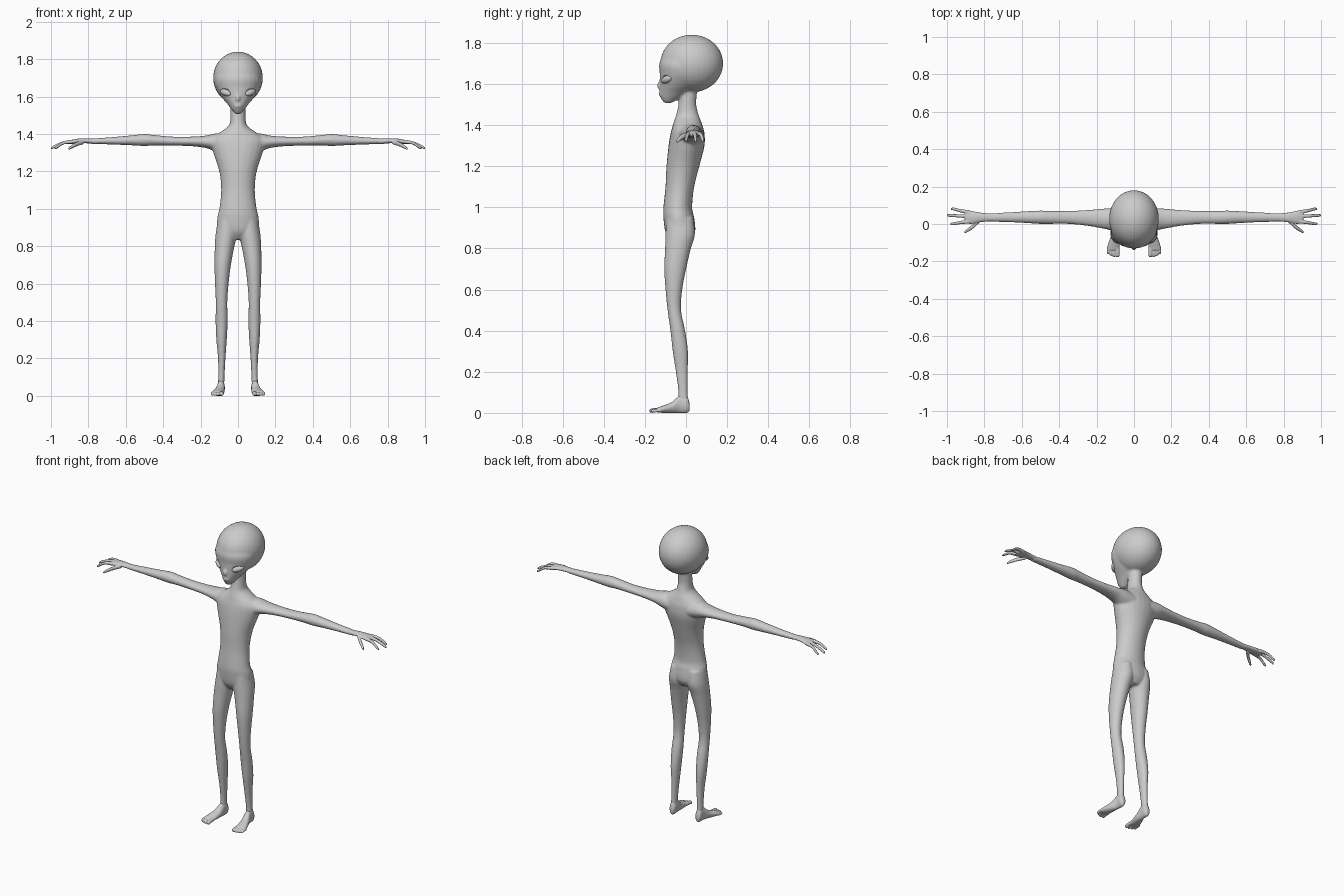
import bpy
import bmesh
from math import cos, sin, pi, radians
from mathutils import Matrix, Vector

cube = bpy.data.objects.get("Cube")
if cube:
    bpy.data.objects.remove(cube, do_unlink=True)

SKIN = (0.6, 0.6, 0.6, 1.0)
skin = bpy.data.materials.new("grey_skin")
skin.use_nodes = True
skin.diffuse_color = SKIN
skin.node_tree.nodes["Principled BSDF"].inputs["Base Color"].default_value = SKIN


def refine(rows, steps=4):
    """Catmull-Rom interpolation between section rows."""
    out = []
    last = len(rows) - 1
    for i in range(last):
        a, b, c, d = (rows[max(0, min(last, k))] for k in (i - 1, i, i + 1, i + 2))
        for k in range(steps):
            t = k / steps
            out.append([0.5 * (2 * q + (r - p) * t + (2 * p - 5 * q + 4 * r - s) * t * t
                               + (3 * q - p - 3 * r + s) * t ** 3)
                        for p, q, r, s in zip(a, b, c, d)])
    return out + [list(rows[last])]


def loft(bm, axis, rows, side=1, count=24):
    """Oval sections along an axis: (position, min, max, min, max)."""
    u, v = [k for k in range(3) if k != axis]
    rings = []
    for pos, u0, u1, v0, v1 in refine(rows):
        ring = []
        for k in range(count):
            ang = 2 * pi * k / count
            p = Vector()
            p[axis] = pos
            p[u] = (u0 + u1) / 2 + (u1 - u0) / 2 * cos(ang)
            p[v] = (v0 + v1) / 2 + (v1 - v0) / 2 * sin(ang)
            p.x *= side
            ring.append(bm.verts.new(p))
        rings.append(ring)
    for a, b in zip(rings, rings[1:]):
        for k in range(count):
            n = (k + 1) % count
            bm.faces.new((a[k], a[n], b[n], b[k]))
    bm.faces.new(rings[0])
    bm.faces.new(rings[-1])


def digit(bm, axis, points, side):
    """Finger or toe through (x, y, z, radius) points."""
    u, v = [k for k in range(3) if k != axis]
    rows = [(p[axis], p[u] - p[3], p[u] + p[3], p[v] - p[3], p[v] + p[3]) for p in points]
    loft(bm, axis, rows, side, 12)


def ball(bm, matrix):
    bmesh.ops.create_uvsphere(bm, u_segments=32, v_segments=20, radius=1, matrix=matrix)


def place(centre, size):
    return Matrix.Translation(centre) @ Matrix.Diagonal((*size, 1))


def finish(name, bm, voxel=0, smooth=0, cutter=None):
    bmesh.ops.recalc_face_normals(bm, faces=bm.faces)
    mesh = bpy.data.meshes.new(name)
    bm.to_mesh(mesh)
    bm.free()
    mesh.materials.append(skin)
    for poly in mesh.polygons:
        poly.use_smooth = True
    obj = bpy.data.objects.new(name, mesh)
    bpy.context.collection.objects.link(obj)
    if voxel:
        mod = obj.modifiers.new("blend", "REMESH")
        mod.mode = "VOXEL"
        mod.voxel_size = voxel
        mod.use_smooth_shade = True
    if cutter:
        mod = obj.modifiers.new("sockets", "BOOLEAN")
        mod.operation = "DIFFERENCE"
        mod.object = cutter
    if smooth:
        mod = obj.modifiers.new("soften", "SMOOTH")
        mod.factor = 0.5
        mod.iterations = smooth
    return obj


def eye_matrix(side, depth, size):
    turn = Matrix.Rotation(side * radians(40), 4, "Z") @ Matrix.Rotation(-side * radians(16), 4, "Y")
    return Matrix.Translation((side * 0.066, depth, 1.622)) @ turn @ Matrix.Diagonal((*size, 1))


# Eye sockets and eyes
bm = bmesh.new()
for s in (1, -1):
    ball(bm, eye_matrix(s, -0.112, (0.042, 0.016, 0.021)))
sockets = finish("socket_cutter", bm)
sockets.hide_render = True
sockets.hide_viewport = True
for s, label in ((1, "left"), (-1, "right")):
    bm = bmesh.new()
    ball(bm, eye_matrix(s, -0.094, (0.036, 0.018, 0.018)))
    finish(label + "_eye", bm)

# Torso and neck
bm = bmesh.new()
torso = [(0.835, 0.05, -0.07, 0.02), (0.88, 0.108, -0.1, 0.045), (0.95, 0.111, -0.11, 0.04),
         (1.0, 0.1, -0.11, 0.03), (1.1, 0.09, -0.1, 0.04), (1.2, 0.1, -0.095, 0.065),
         (1.3, 0.132, -0.085, 0.09), (1.36, 0.145, -0.075, 0.09), (1.39, 0.125, -0.067, 0.083),
         (1.42, 0.08, -0.058, 0.073), (1.45, 0.047, -0.048, 0.062), (1.5, 0.04, -0.037, 0.05),
         (1.58, 0.04, -0.03, 0.055)]
loft(bm, 2, [(z, -w, w, f, b) for z, w, f, b in torso])

# Cranium, tapering face, nose and lips
ball(bm, place((0, 0.028, 1.7), (0.133, 0.153, 0.14)))
face = [(1.508, 0.016, -0.105, -0.07), (1.53, 0.034, -0.122, -0.03), (1.56, 0.056, -0.128, 0.02),
        (1.6, 0.09, -0.128, 0.08), (1.65, 0.118, -0.128, 0.1), (1.7, 0.124, -0.13, 0.1),
        (1.76, 0.1, -0.105, 0.1)]
loft(bm, 2, [(z, -w, w, f, b) for z, w, f, b in face])
ball(bm, place((0, -0.126, 1.592), (0.013, 0.014, 0.022)))
for z in (1.546, 1.556):
    ball(bm, place((0, -0.122, z), (0.02, 0.011, 0.006)))

# Legs and arms
leg = [(0.06, 0.073, 0.108, -0.04, 0.012), (0.1, 0.072, 0.106, -0.037, 0.009),
       (0.2, 0.067, 0.107, -0.05, 0.009), (0.3, 0.06, 0.116, -0.065, 0.01),
       (0.4, 0.055, 0.12, -0.076, -0.004), (0.5, 0.057, 0.119, -0.09, -0.024),
       (0.6, 0.05, 0.123, -0.1, -0.018), (0.7, 0.038, 0.126, -0.106, 0.001),
       (0.8, 0.019, 0.124, -0.102, 0.024), (0.87, 0.005, 0.119, -0.1, 0.044),
       (0.95, 0.01, 0.105, -0.095, 0.035)]
arm = [(0.06, -0.05, 0.085, 1.29, 1.4), (0.12, -0.035, 0.085, 1.305, 1.403),
       (0.17, -0.024, 0.082, 1.325, 1.392), (0.25, -0.01, 0.075, 1.335, 1.386),
       (0.35, 0, 0.07, 1.338, 1.386), (0.45, 0, 0.07, 1.339, 1.395),
       (0.5, 0, 0.072, 1.336, 1.4), (0.58, 0.005, 0.068, 1.34, 1.392),
       (0.68, 0.01, 0.062, 1.344, 1.383), (0.79, 0.013, 0.056, 1.347, 1.375)]
for s in (1, -1):
    loft(bm, 2, leg, s)
    loft(bm, 0, arm, s)
finish("body", bm, 0.006, 6, sockets)

# Hands with three fingers and a thumb, feet with four toes
palm = [(0.765, 0.015, 0.055, 1.349, 1.375), (0.83, 0.009, 0.062, 1.351, 1.377),
        (0.87, 0, 0.071, 1.349, 1.373), (0.905, 0.004, 0.074, 1.345, 1.366)]
sole = [(0.018, 0.08, 0.1, 0.01, 0.045), (0.005, 0.071, 0.109, 0, 0.08),
        (-0.03, 0.071, 0.111, 0, 0.085), (-0.07, 0.072, 0.125, 0, 0.052),
        (-0.11, 0.076, 0.14, 0, 0.036), (-0.14, 0.08, 0.144, 0.002, 0.026)]
for s, label in ((1, "left"), (-1, "right")):
    bm = bmesh.new()
    loft(bm, 0, palm, s)
    for base, tip, reach in ((0.063, 0.08, 0.98), (0.04, 0.046, 1.0), (0.014, 0.001, 0.982)):
        digit(bm, 0, [(0.88, base, 1.359, 0.011), (0.93, (base + tip) / 2, 1.354, 0.009),
                      (reach - 0.015, tip, 1.332, 0.008), (reach, tip, 1.322, 0.005)], s)
    digit(bm, 0, [(0.825, 0.02, 1.357, 0.012), (0.86, -0.012, 1.347, 0.012),
                  (0.89, -0.034, 1.331, 0.01), (0.907, -0.044, 1.32, 0.006)], s)
    finish(label + "_hand", bm, 0.003, 3)

    bm = bmesh.new()
    loft(bm, 1, sole, s)
    for x, reach, r in ((0.088, 0.177, 0.011), (0.107, 0.176, 0.009),
                        (0.123, 0.17, 0.009), (0.138, 0.16, 0.008)):
        digit(bm, 1, [(x, -0.12, r + 0.004, r), (x, -0.15, r + 0.003, r),
                      (x, 0.008 - reach, r, r), (x, -reach, r - 0.001, r * 0.6)], s)
    finish(label + "_foot", bm, 0.003, 3)
